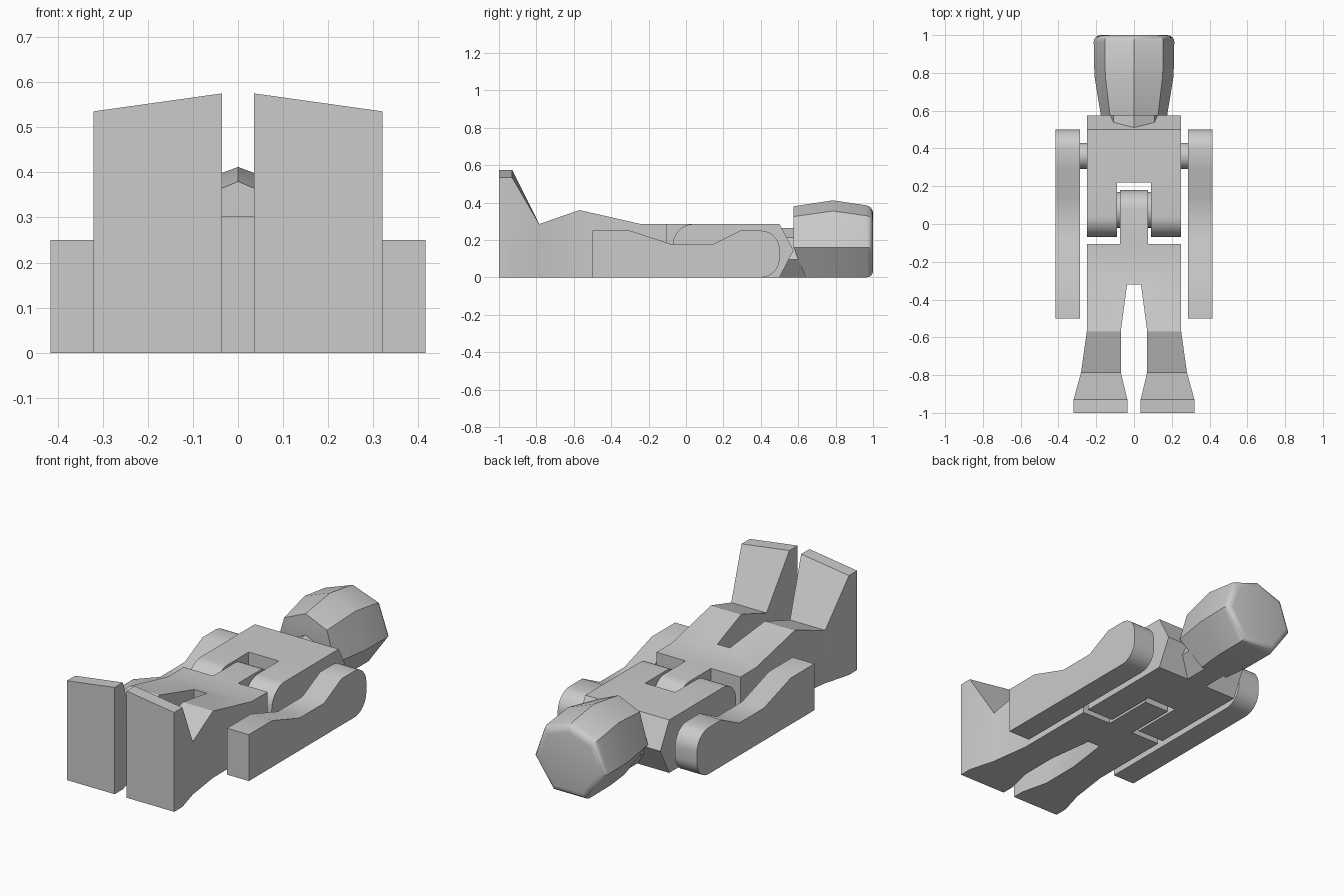
import bpy, bmesh, math
from mathutils import Vector

cube = bpy.data.objects.get("Cube")
if cube:
    bpy.data.objects.remove(cube, do_unlink=True)

# Single plain grey for the whole figure
grey = bpy.data.materials.new("plain grey")
grey.use_nodes = True
color = (0.6, 0.6, 0.6, 1)
grey.diffuse_color = color
grey.node_tree.nodes["Principled BSDF"].inputs["Base Color"].default_value = color


def finish(name, bm):
    bmesh.ops.recalc_face_normals(bm, faces=bm.faces)
    mesh = bpy.data.meshes.new(name)
    bm.to_mesh(mesh)
    bm.free()
    mesh.materials.append(grey)
    obj = bpy.data.objects.new(name, mesh)
    bpy.context.collection.objects.link(obj)
    return obj


def smooth(obj):
    bpy.ops.object.select_all(action='DESELECT')
    obj.select_set(True)
    bpy.context.view_layer.objects.active = obj
    bpy.ops.object.shade_smooth_by_angle(angle=math.radians(30))


def extrude(name, points, direction):
    bm = bmesh.new()
    face = bm.faces.new([bm.verts.new(p) for p in points])
    out = bmesh.ops.extrude_face_region(bm, geom=[face])
    bmesh.ops.translate(bm, vec=Vector(direction),
                        verts=[v for v in out["geom"] if isinstance(v, bmesh.types.BMVert)])
    return finish(name, bm)


def side_solid(name, profile, x0, x1):
    return extrude(name, [(x0, y, z) for y, z in profile], (x1 - x0, 0, 0))


def outline_cut(obj, half):
    """Keep only what lies inside a mirrored outline seen from above."""
    outline = half + [(-x, y) for x, y in reversed(half)]
    cutter = extrude("outline_cutter", [(x, y, -1) for x, y in outline], (0, 0, 3))
    mod = obj.modifiers.new("outline", 'BOOLEAN')
    mod.operation, mod.solver, mod.object = 'INTERSECT', 'EXACT', cutter
    bpy.context.view_layer.objects.active = obj
    bpy.ops.object.modifier_apply(modifier=mod.name)
    bpy.data.objects.remove(cutter, do_unlink=True)


def arc(cy, cz, ry, rz, start, end, steps=8):
    angles = [math.radians(start + (end - start) * i / steps) for i in range(steps + 1)]
    return [(cy + ry * math.cos(a), cz + rz * math.sin(a)) for a in angles]


def pin(name, x0, x1, y, z, r):
    smooth(side_solid(name, arc(y, z, r, r, 0, 348.75, 31), x0, x1))


def ring(bm, y, width, half):
    pts = half + [(-x, z) for x, z in reversed(half) if x > 0]
    return [bm.verts.new((x * width, y, z)) for x, z in pts]


TOP = 0.285

# Torso: pointed shoulder end, rounded hips and a slot for the leg tab
torso = side_solid("torso", [(-0.07, 0), (0.5, 0), (0.575, 0.145), (0.5, TOP)]
                   + arc(0.04, 0.175, 0.11, 0.11, 90, 180), -0.25, 0.25)
outline_cut(torso, [(0.25, 0.7), (0.25, -0.2), (0.09, -0.2), (0.09, 0.22)])
smooth(torso)

# Legs, feet and hip tab as one piece
legs = side_solid("legs", [(-1, 0), (0.18, 0)] + arc(0.08, 0.165, 0.1, 0.12, 0, 90)
                  + [(-0.24, TOP), (-0.57, 0.36), (-0.785, TOP), (-0.93, 0.575), (-1, 0.575)],
                  -0.4, 0.4)
outline_cut(legs, [(0.075, 0.5), (0.075, -0.105), (0.25, -0.105), (0.25, -0.57),
                   (0.28, -0.785), (0.32, -0.93), (0.32, -1.2), (0.035, -1.2),
                   (0.035, -0.93), (0.07, -0.785), (0.07, -0.57), (0.037, -0.32)])
for v in legs.data.vertices:
    if v.co.z > 0.5:
        v.co.z -= 0.14 * (abs(v.co.x) - 0.035)
smooth(legs)
pin("hip_pin", -0.095, 0.095, 0.075, 0.15, 0.095)

# Arms and shoulder pins
arm_profile = ([(-0.5, 0)] + arc(0.4, 0.1, 0.1, 0.1, -90, 0) + arc(0.4, 0.15, 0.1, 0.1, 0, 90)
               + [(0.29, 0.25), (0.14, 0.175), (-0.07, 0.175), (-0.3, 0.25), (-0.5, 0.25)])
for side, s in (("left", 1), ("right", -1)):
    smooth(side_solid(side + "_arm", arm_profile, s * 0.285, s * 0.415))
    pin(side + "_shoulder_pin", s * 0.24, s * 0.29, 0.36, 0.125, 0.07)

# Seven-sided neck
bm = bmesh.new()
neck_half = [(0, 0.265), (0.109, 0.213), (0.136, 0.095), (0.06, 0)]
a, b = (ring(bm, y, 1, neck_half) for y in (0.45, 0.66))
for i in range(len(a)):
    j = (i + 1) % len(a)
    bm.faces.new((a[i], a[j], b[j], b[i]))
bm.faces.new(a)
bm.faces.new(b)
smooth(finish("neck", bm))

# Seven-sided head with slanted chin and rounded crown
bm = bmesh.new()
rings = []
for y, width, top, upper in ((0.575, 0.82, 0.38, 0.325), (0.785, 0.98, 0.412, 0.355),
                             (1.0, 1.0, 0.38, 0.325)):
    rings.append(ring(bm, y, width, [(0, top), (0.155, upper), (0.214, 0.16), (0.1, 0)]))
for v in rings[0]:
    if v.co.z < 0.1:
        v.co.y = 0.64
for a, b in zip(rings, rings[1:]):
    for i in range(len(a)):
        j = (i + 1) % len(a)
        bm.faces.new((a[i], a[j], b[j], b[i]))
n = rings[0]
bm.faces.new((n[0], n[1], n[2], n[5], n[6]))
bm.faces.new((n[2], n[3], n[4], n[5]))
crown = bm.faces.new(rings[-1])
bmesh.ops.bevel(bm, geom=list(crown.edges), offset=0.035, segments=4, profile=0.5,
                affect='EDGES')
smooth(finish("head", bm))
